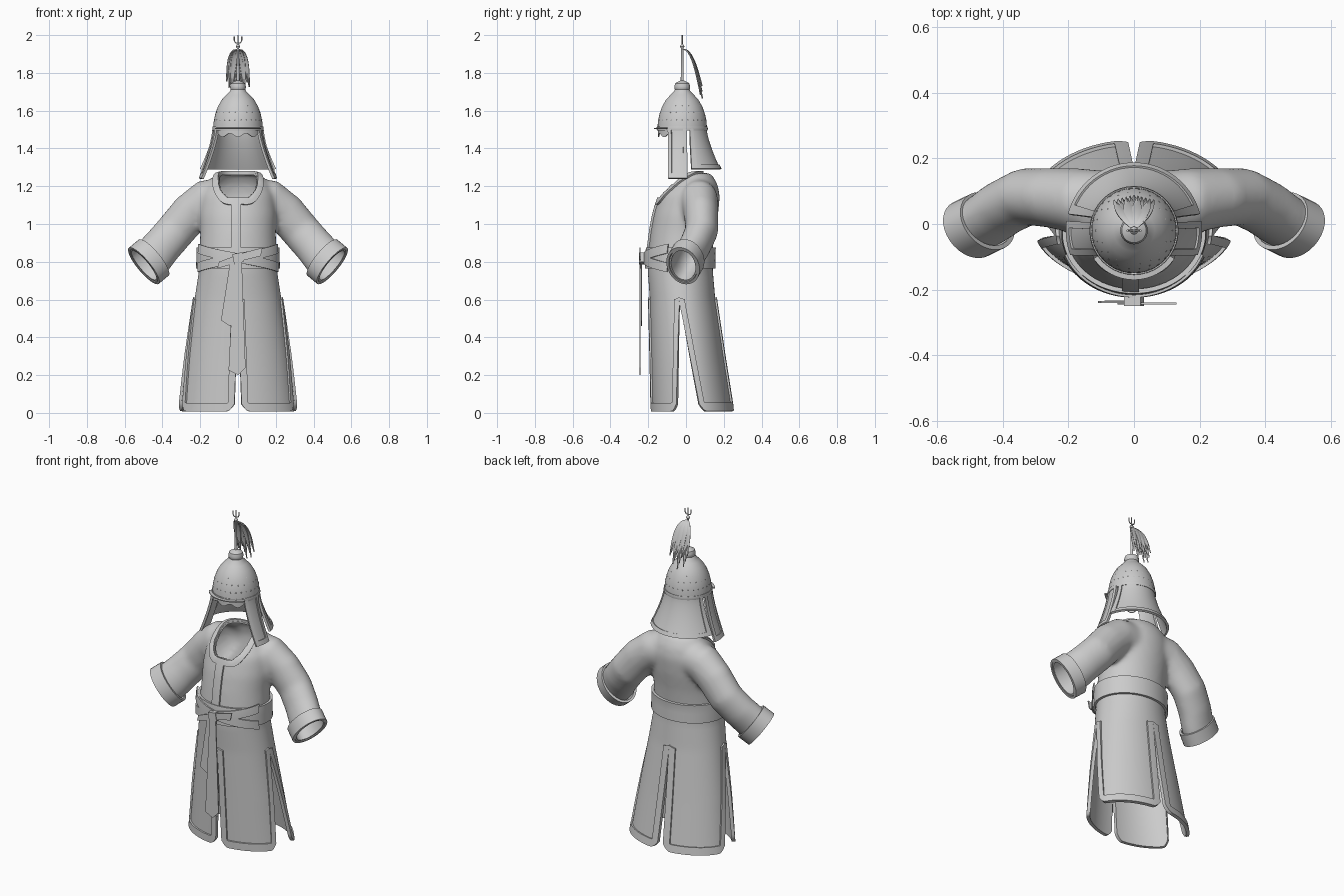
import bpy, bmesh
from math import sin, cos, pi, radians
from mathutils import Vector
from mathutils.bvhtree import BVHTree

cube = bpy.data.objects.get("Cube")
if cube:
    bpy.data.objects.remove(cube, do_unlink=True)

GREY = (0.6, 0.6, 0.6, 1)
mat = bpy.data.materials.new("plain_grey")
mat.use_nodes = True
mat.diffuse_color = GREY
mat.node_tree.nodes["Principled BSDF"].inputs["Base Color"].default_value = GREY
parts = []


def bake(ob):
    """Replace an object's mesh by its modified result."""
    bpy.context.view_layer.update()
    dg = bpy.context.evaluated_depsgraph_get()
    me = bpy.data.meshes.new_from_object(ob.evaluated_get(dg))
    ob.modifiers.clear()
    ob.data = me


def finish(name, bm, thick=0.0, offset=-1):
    me = bpy.data.meshes.new(name)
    bmesh.ops.recalc_face_normals(bm, faces=bm.faces)
    bm.to_mesh(me)
    bm.free()
    me.materials.append(mat)
    ob = bpy.data.objects.new(name, me)
    bpy.context.collection.objects.link(ob)
    if thick:
        mod = ob.modifiers.new("thickness", 'SOLIDIFY')
        mod.thickness, mod.offset = thick, offset
        bake(ob)
    parts.append(ob)
    return ob


def span(a, b, n):
    return [a + (b - a) * i / n for i in range(n + 1)]


def sheet(bm, f, us, vs):
    rows = [[bm.verts.new(f(u, v)) for u in us] for v in vs]
    for r, s in zip(rows, rows[1:]):
        for i in range(len(us) - 1):
            bm.faces.new((r[i], r[i + 1], s[i + 1], s[i]))
    return rows


def grid(name, f, us, vs, thick, offset=0):
    bm = bmesh.new()
    sheet(bm, f, us, vs)
    bmesh.ops.remove_doubles(bm, verts=bm.verts, dist=0.0004)
    return finish(name, bm, thick, offset)


def sweep(bm, path, caps=True, n=24):
    """Elliptical tube through (centre, radius in the xz plane, radius in y)."""
    pts = [Vector(p[0]) for p in path]
    rings = []
    for i, (c, a, b) in enumerate(path):
        t = (pts[min(i + 1, len(pts) - 1)] - pts[max(i - 1, 0)]).normalized()
        n1 = t.cross(Vector((0, 1, 0))).normalized()
        n2 = t.cross(n1)
        rings.append([bm.verts.new(pts[i] + n1 * a * cos(k * 2 * pi / n) + n2 * b * sin(k * 2 * pi / n))
                      for k in range(n)])
    for r, s in zip(rings, rings[1:]):
        for k in range(n):
            bm.faces.new((r[k], r[(k + 1) % n], s[(k + 1) % n], s[k]))
    if caps:
        bm.faces.new(rings[0])
        bm.faces.new(rings[-1])


def lathe(name, prof, thick=0.0, cy=-0.02):
    f = lambda u, v: (prof[v][0] * cos(u), cy + prof[v][0] * sin(u), prof[v][1])
    return grid(name, f, span(0, 2 * pi, 40), range(len(prof)), thick)


# Robe profile: height, centre y, half width, half depth
BODY = [(0, .035, .315, .213), (.3, .008, .275, .192), (.6, -.018, .23, .173), (.75, -.03, .207, .172),
        (.85, -.03, .205, .17), (.95, -.018, .2, .17), (1.05, 0, .205, .17), (1.15, .02, .195, .16),
        (1.22, .04, .16, .125), (1.27, .05, .11, .08)]


def robe(theta, z, off=0.0):
    for lo, hi in zip(BODY, BODY[1:]):
        if z <= hi[0]:
            break
    k = (z - lo[0]) / (hi[0] - lo[0])
    cy, rx, ry = [p + (q - p) * k for p, q in zip(lo[1:], hi[1:])]
    return ((rx + off) * cos(theta), cy + (ry + off) * sin(theta), z)


# Upper robe: torso and sleeves fused, then opened at waist, cuffs and neck
SLEEVE = [((.05, .06, 1.14), .11, .1), ((.17, .07, 1.125), .11, .1), ((.25, .08, 1.06), .107, .092),
          ((.33, .083, .965), .105, .088), ((.4, .048, .885), .105, .084), ((.45, .012, .825), .11, .08),
          ((.533, -.033, .75), .113, .08)]
mirror = lambda path: [((-c[0], c[1], c[2]), a, b) for c, a, b in path]
bm = bmesh.new()
rows = sheet(bm, robe, span(0, 2 * pi, 48), span(.7, 1.27, 20))
bm.faces.new(rows[0][:-1])
bm.faces.new(rows[-1][:-1])
bmesh.ops.remove_doubles(bm, verts=bm.verts, dist=0.0004)
for path in (SLEEVE, mirror(SLEEVE)):
    sweep(bm, path)
upper = finish("upper_robe", bm)
mod = upper.modifiers.new("fuse", 'REMESH')
mod.mode, mod.voxel_size = 'VOXEL', 0.013
mod = upper.modifiers.new("relax", 'SMOOTH')
mod.factor, mod.iterations = 0.5, 12
bake(upper)

NECK_Y, NECK_A, NECK_B = -.03, .1, .11
neck_r = lambda p: ((abs(p.x) / NECK_A) ** 2.5 + (abs(p.y - NECK_Y) / NECK_B) ** 2.5) ** .4
CUFF, CUFF_N = Vector((.497, -.015, .78)), Vector((.72, -.35, -.6)).normalized()
bm = bmesh.new()
bm.from_mesh(upper.data)
flip = Vector((-1, 1, 1))
for co, no in ((Vector((0, 0, .8)), Vector((0, 0, -1))), (CUFF, CUFF_N), (CUFF * flip, CUFF_N * flip)):
    # the waist cut leaves the hanging sleeves alone
    faces = [f for f in bm.faces if no.z > -.9 or abs(f.calc_center_median().x) < .26]
    geom = {v for f in faces for v in f.verts} | {e for f in faces for e in f.edges} | set(faces)
    bmesh.ops.bisect_plane(bm, geom=list(geom), plane_co=co, plane_no=no, clear_outer=True)
bmesh.ops.delete(bm, geom=[v for v in bm.verts if v.co.z > 1.08 and neck_r(v.co) < 1], context='VERTS')
for v in bm.verts:
    if v.is_boundary and v.co.z > 1.05:
        r = neck_r(v.co)
        v.co.x, v.co.y = v.co.x / r, NECK_Y + (v.co.y - NECK_Y) / r
bm.normal_update()
skin = BVHTree.FromBMesh(bm)
bm.to_mesh(upper.data)
bm.free()
if not upper.data.materials:
    upper.data.materials.append(mat)
mod = upper.modifiers.new("thickness", 'SOLIDIFY')
mod.thickness, mod.offset = .01, -1
bake(upper)


def on_skin(start, direction, off=0.005):
    loc, no, _, _ = skin.ray_cast(Vector(start), Vector(direction))
    if loc is None:
        loc, no, _, _ = skin.find_nearest(Vector(start) + Vector(direction) * .8)
    return loc + no * off


def collar(u, v):
    s = lambda c: (abs(c) ** .8) * (1 if c > 0 else -1)
    x = NECK_A * (1.02 + .28 * v) * s(cos(u))
    y = NECK_Y + NECK_B * (1.02 + .1 * v) * s(sin(u))
    return on_skin((x, y, 2), (0, 0, -1))


grid("collar_trim", collar, span(0, 2 * pi, 64), span(0, 1, 3), .012)
grid("front_placket", lambda x, z: on_skin((x, -1, z), (0, 1, 0)), span(-.035, .015, 4), span(.83, 1.135, 16), .012)

# Cuff bands
for side, path in (("left", SLEEVE), ("right", mirror(SLEEVE))):
    sgn = 1 if side == "left" else -1
    bm = bmesh.new()
    m = Vector((sgn, 1, 1))
    sweep(bm, [((CUFF + CUFF_N * d) * m, .117, .087) for d in (-.07, -.03, .003)], caps=False, n=32)
    finish(side + "_cuff", bm, .014, 0)

# Skirt: four panels parted by front, back and side slits
GAPS = [.3, .06, .3, .065]   # left, back, right, front half-gaps in radians


def panel(k, off=0.0):
    def f(u, v):
        zb = .008 + .04 * max(0, 1 - min(u, 1 - u) / .12) ** 2
        z = zb + (.82 - zb) * v
        open_ = max(0, (.57 - z) / .57) ** .85
        shift = [-.1, 0, .1, 0]
        a = k * pi / 2 + shift[k] + GAPS[k] * open_
        j = (k + 1) % 4
        b = (k + 1) * pi / 2 + shift[j] - GAPS[j] * open_
        return robe(a + (b - a) * u, z, off)
    return f


US = [0, .02, .045, .07, .1] + span(.15, .85, 12) + [.9, .93, .955, .98, 1]
bm = bmesh.new()
for k in range(4):
    sheet(bm, panel(k), US, span(0, 1, 32))
bmesh.ops.remove_doubles(bm, verts=bm.verts, dist=0.0006)
finish("skirt", bm, .01, -1)
for k in range(4):
    for edge, us in (("start", US[:5]), ("end", US[-5:])):
        grid(f"skirt_{edge}_trim_{k}", panel(k, .003), us, span(0, .73, 26), .014)
    grid(f"skirt_hem_{k}", panel(k, .003), US, span(0, .055, 3), .014)

# Waist sash with crossed bands, knot and hanging tails
grid("sash", lambda u, z: robe(u, z, .008), span(0, 2 * pi, 64), span(.765, .875, 4), .014)
for name, rise in (("rising", .05), ("falling", -.05)):
    f = lambda u, v: robe(u, .82 + v + rise * (u + pi / 2) / 1.2, .02)
    grid(name + "_sash_band", f, span(-pi / 2 - 1.2, -pi / 2 + 1.2, 24), (-.025, 0, .025), .008)


def plate(name, outline, y, thick=.006):
    bm = bmesh.new()
    bm.faces.new([bm.verts.new((x, y, z)) for x, z in outline])
    return finish(name, bm, thick, 0)


plate("short_sash_tail", [(-.04, .81), (.0, .81), (.005, .49), (-.045, .46), (-.09, .49)], -.236)
plate("long_sash_tail", [(-.02, .81), (.02, .81), (.04, .24), (.0, .2), (-.05, .225)], -.243)
plate("left_sash_loop", [(0, .84), (.13, .875), (.12, .83), (0, .8)], -.243)
plate("right_sash_loop", [(-.02, .83), (-.02, .79), (-.11, .765), (-.1, .8)], -.238)
plate("sash_knot", [(-.03, .84), (.02, .85), (.03, .8), (-.02, .785)], -.235, .03)

# Helmet bowl, rim and knob
HY = -.02
lathe("helmet_bowl", [(.127, 1.5), (.125, 1.54), (.117, 1.58), (.103, 1.62), (.083, 1.655), (.06, 1.68),
                      (.04, 1.7), (.03, 1.72)], .008)
lathe("helmet_rim", [(.13, 1.495), (.132, 1.505), (.13, 1.515)], .008)
lathe("helmet_knob", [(0, 1.7), (.03, 1.7), (.04, 1.712), (.042, 1.728), (.037, 1.745), (.022, 1.754), (.008, 1.76),
                      (.006, 1.93), (.012, 1.94), (.006, 1.95), (0, 1.955)])
bm = bmesh.new()
for r, z, n in ((.124, 1.55, 26), (.114, 1.59, 22), (.1, 1.625, 18)):
    for i in range(n):
        a = 2 * pi * i / n
        ret = bmesh.ops.create_icosphere(bm, subdivisions=1, radius=.005)
        bmesh.ops.translate(bm, verts=ret["verts"], vec=(r * cos(a), HY + r * sin(a), z))
finish("helmet_studs", bm)

# Visor and scalloped brow
arc = span(radians(-145), radians(-35), 32)
grid("visor", lambda u, r: (r * cos(u), HY + r * sin(u), 1.508 - (r - .125) * .1), arc, (.125, .14, .15), .006)
grid("brow_band", lambda u, v: (.125 * cos(u), HY + .125 * sin(u), 1.505 - v * (.035 + .01 * cos(9 * (u + pi / 2)))),
     arc, (0, .5, 1), .006)


# Neck guard and cheek flaps, flaring downwards, with raised borders
def flare(top, bottom, drop, off=0.0):
    def f(u, v):
        a = radians(top[0] + (top[1] - top[0]) * u) * (1 - v)
        a += radians(bottom[0] + (bottom[1] - bottom[0]) * u) * v
        r = .125 + .073 * v ** 1.4 + off
        return (r * cos(a), HY + r * sin(a), 1.505 - drop * v)
    return f


def flap(name, top, bottom, drop, w):
    grid(name, flare(top, bottom, drop), span(0, 1, 28), span(0, 1, 12), .008)
    for edge, us, vs in (("front", span(0, w, 2), span(0, 1, 12)), ("rear", span(1 - w, 1, 2), span(0, 1, 12)),
                         ("lower", span(0, 1, 28), span(.9, 1, 2))):
        grid(f"{name}_{edge}_border", flare(top, bottom, drop, .004), us, vs, .013)


flap("neck_guard", (18, 162), (14, 166), .215, .06)
flap("left_cheek_flap", (-35, 11), (-21, 8), .265, .2)
flap("right_cheek_flap", (215, 169), (201, 172), .265, .2)

# Plume of drooping tapered leaves
bm = bmesh.new()
for i in range(11):
    s = (i - 5) / 5
    drop = .2 + .03 * (i % 3) - .03 * abs(s)

    def leaf(w, t):
        wide = .014 * sin(pi * (.12 + .88 * t)) + .001
        return (s * .06 * t ** .6 + w * wide, -.012 + (.1 - .015 * abs(s)) * t ** .75 - abs(w) * .004,
                1.925 - drop * t ** 1.6)
    sheet(bm, leaf, (-1, 0, 1), span(0, 1, 10))
finish("plume", bm, .005, 0)

# Three-pronged finial
bm = bmesh.new()
for pts in ([(0, 1.95), (0, 2)], [(0, 1.957), (.014, 1.96), (.02, 1.972), (.02, 1.992)],
            [(0, 1.957), (-.014, 1.96), (-.02, 1.972), (-.02, 1.992)]):
    sweep(bm, [((x, HY, z), .003, .003) for x, z in pts], n=8)
finish("finial_prongs", bm)

bpy.ops.object.select_all(action='DESELECT')
for ob in parts:
    ob.select_set(True)
bpy.context.view_layer.objects.active = parts[0]
bpy.ops.object.shade_smooth_by_angle(angle=radians(40))
